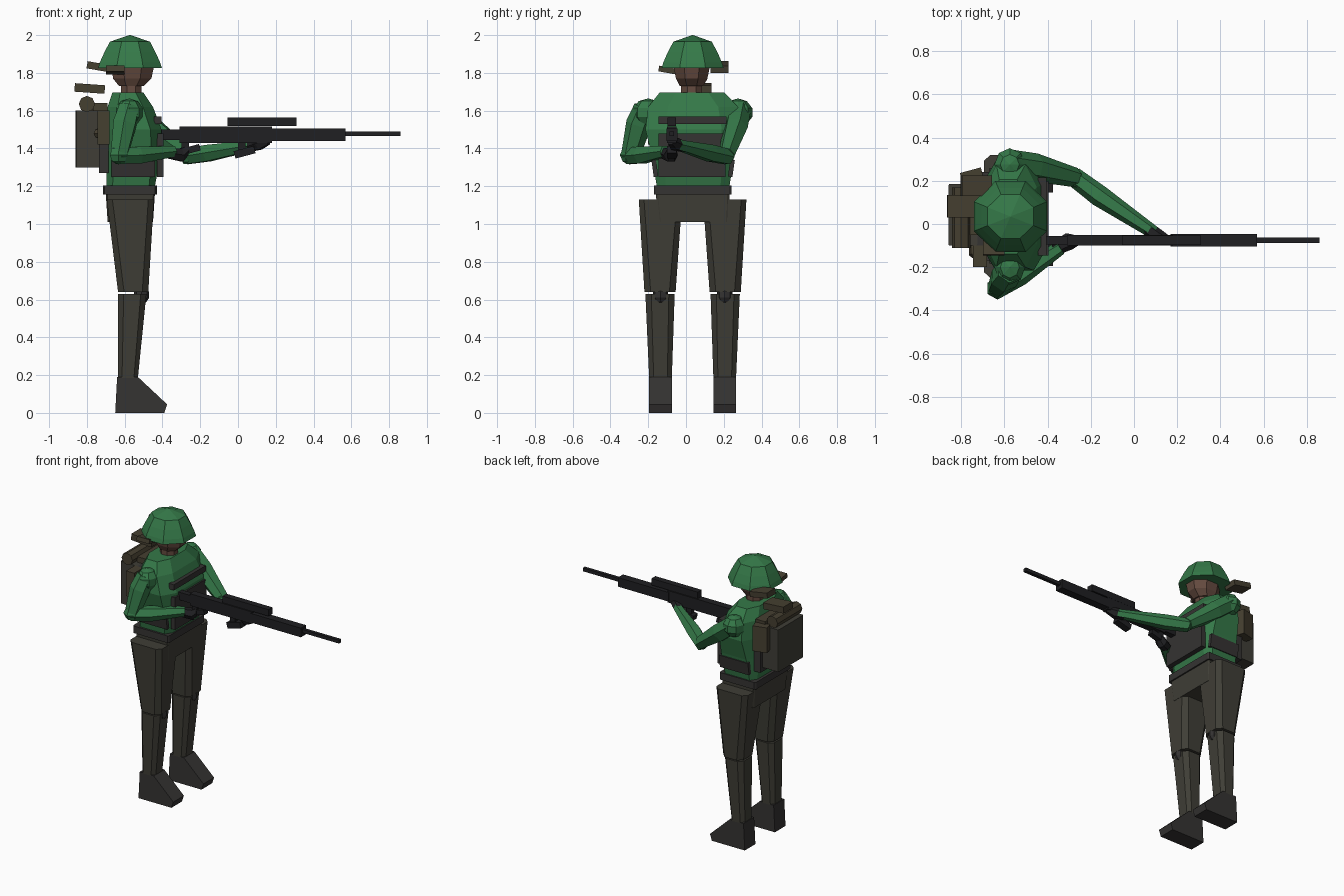
import bpy, bmesh
from math import cos, sin, pi, radians
from mathutils import Vector, Matrix

CY = 0.035   # body mid-plane in y


def mat(name, c):
    m = bpy.data.materials.new(name)
    m.diffuse_color = (*c, 1)
    return m


GREEN = mat("green_cloth", (0.035, 0.19, 0.065))
OLIVE = mat("dark_olive", (0.05, 0.048, 0.037))
DARK = mat("dark_leather", (0.035, 0.033, 0.032))
BLACK = mat("gun_metal", (0.014, 0.014, 0.016))
BROWN = mat("khaki_strap", (0.06, 0.05, 0.03))
SKIN = mat("skin", (0.13, 0.07, 0.05))


def finish(name, bm, m):
    bmesh.ops.recalc_face_normals(bm, faces=bm.faces)
    me = bpy.data.meshes.new(name)
    bm.to_mesh(me)
    bm.free()
    me.materials.append(m)
    ob = bpy.data.objects.new(name, me)
    bpy.context.collection.objects.link(ob)
    return ob


def loft(name, rings, m):
    bm = bmesh.new()
    vs = [[bm.verts.new(p) for p in r] for r in rings]
    n = len(vs[0])
    for a, b in zip(vs, vs[1:]):
        for i in range(n):
            bm.faces.new((a[i], a[(i + 1) % n], b[(i + 1) % n], b[i]))
    bm.faces.new(vs[0])
    bm.faces.new(vs[-1])
    return finish(name, bm, m)


def cham(x0, x1, y0, y1, z, c):
    """Chamfered rectangle ring, c = chamfer as a fraction of the side."""
    dx, dy = (x1 - x0) * c, (y1 - y0) * c
    return [(x0 + dx, y0, z), (x1 - dx, y0, z), (x1, y0 + dy, z), (x1, y1 - dy, z),
            (x1 - dx, y1, z), (x0 + dx, y1, z), (x0, y1 - dy, z), (x0, y0 + dy, z)]


def ngon(cx, cy, z, rx, ry, n=8, off=0.5):
    return [(cx + rx * cos(2 * pi * (i + off) / n), cy + ry * sin(2 * pi * (i + off) / n), z)
            for i in range(n)]


def box(name, x, y, z, m, rot=(0, 0, 0)):
    bm = bmesh.new()
    bmesh.ops.create_cube(bm, size=1)
    bm.transform(Matrix.Diagonal((x[1] - x[0], y[1] - y[0], z[1] - z[0], 1)))
    ob = finish(name, bm, m)
    ob.location = [(a[0] + a[1]) / 2 for a in (x, y, z)]
    ob.rotation_euler = [radians(a) for a in rot]
    return ob


def limb(name, stations, m, n=6):
    """Faceted tube through (point, radius) stations along the end-to-end direction."""
    pts = [Vector(p) for p, r in stations]
    q = (pts[-1] - pts[0]).to_track_quat('Z', 'Y')
    rings = [[p + q @ Vector((r * cos(2 * pi * i / n), r * sin(2 * pi * i / n), 0)) for i in range(n)]
             for p, (_, r) in zip(pts, stations)]
    return loft(name, rings, m)


def ball(name, c, r, m, u=8, v=5):
    bm = bmesh.new()
    bmesh.ops.create_uvsphere(bm, u_segments=u, v_segments=v, radius=1)
    bm.transform(Matrix.Translation(c) @ Matrix.Diagonal((*r, 1)))
    return finish(name, bm, m)


# legs, knees and boots, mirrored about the body mid-plane
for side, s in (("right", -1), ("left", 1)):
    def ys(a, b):
        return sorted((CY + s * a, CY + s * b))
    loft(side + "_thigh", [cham(-0.695, -0.445, *ys(0.055, 0.285), 1.13, 0.12),
                           cham(-0.635, -0.475, *ys(0.09, 0.255), 0.64, 0.2)], OLIVE)
    loft(side + "_shin", [cham(-0.635, -0.485, *ys(0.095, 0.25), 0.63, 0.2),
                          cham(-0.635, -0.53, *ys(0.11, 0.23), 0.185, 0.2)], OLIVE)
    ball(side + "_knee", (-0.51, CY + s * 0.17, 0.625), (0.042, 0.042, 0.048), DARK)
    prof = [(-0.65, 0), (-0.39, 0), (-0.375, 0.045), (-0.53, 0.19), (-0.64, 0.19)]
    loft(side + "_boot", [[(x, y, z) for x, z in prof] for y in ys(0.11, 0.23)], DARK)

# hips and belt
loft("pelvis", [cham(-0.69, -0.45, -0.145, 0.225, 1.01, 0.03),
                cham(-0.70, -0.44, -0.16, 0.23, 1.16, 0.03)], OLIVE)
loft("belt", [cham(-0.715, -0.43, -0.17, 0.24, z, 0.03) for z in (1.155, 1.205)], DARK)

# torso and vest
loft("torso", [cham(-0.695, -0.44, -0.155, 0.23, 1.2, 0.12),
               cham(-0.70, -0.41, -0.18, 0.255, 1.36, 0.16),
               cham(-0.70, -0.405, -0.215, 0.29, 1.5, 0.2),
               cham(-0.69, -0.45, -0.20, 0.275, 1.62, 0.22),
               cham(-0.665, -0.50, -0.14, 0.205, 1.695, 0.25)], GREEN)
box("vest_lower_panel", (-0.43, -0.395), (-0.145, 0.21), (1.25, 1.48), DARK)
box("vest_upper_panel", (-0.445, -0.405), (-0.145, 0.215), (1.53, 1.57), DARK)
for side, y, r in (("right", -0.165, 8), ("left", 0.24, -8)):
    box(side + "_side_pouch", (-0.67, -0.44), (y - 0.012, y + 0.012), (1.25, 1.34), DARK, (r, 0, 0))
box("back_plate", (-0.735, -0.685), (-0.145, 0.21), (1.27, 1.60), DARK)

# backpack with lid, roll and side pouches
loft("backpack", [cham(-0.86, -0.725, -0.10, 0.185, z, 0.03) for z in (1.30, 1.60)], OLIVE)
limb("backpack_roll", [((-0.80, -0.11, 1.635), 0.043), ((-0.80, 0.17, 1.635), 0.043)], BROWN, 8)
box("backpack_lid", (-0.765, -0.69), (-0.05, 0.20), (1.59, 1.64), BROWN)
box("top_flap", (-0.865, -0.705), (0.03, 0.135), (1.695, 1.74), BROWN, (0, 4, 0))
box("left_back_pouch", (-0.80, -0.70), (0.19, 0.25), (1.44, 1.62), BROWN, (0, 0, 15))
box("right_back_pouch", (-0.745, -0.68), (-0.20, -0.10), (1.42, 1.60), BROWN)
ball("canteen", (-0.73, -0.12, 1.48), (0.04, 0.05, 0.03), BROWN, 6, 4)

# head and helmet
loft("neck", [ngon(-0.565, 0.03, z, 0.06, 0.06) for z in (1.68, 1.75)], SKIN)
loft("head", [ngon(-0.565, 0.03, 1.73, 0.07, 0.068), ngon(-0.56, 0.03, 1.77, 0.11, 0.09),
              ngon(-0.555, 0.03, 1.86, 0.125, 0.11)], SKIN)
hx, hy = -0.572, 0.035
loft("helmet", [ngon(hx, hy, 1.825, 0.183, 0.178), ngon(hx, hy, 1.855, 0.173, 0.168),
                ngon(hx, hy, 1.91, 0.146, 0.142),
                ngon(hx, hy, 1.965, 0.115, 0.11), ngon(hx, hy, 2.0, 0.003, 0.003)], GREEN)
box("helmet_strap_left", (-0.80, -0.66), (0.13, 0.225), (1.812, 1.85), BROWN, (0, 10, 0))
box("helmet_strap_right", (-0.70, -0.60), (-0.145, -0.05), (1.80, 1.83), BROWN, (-10, 0, 0))

# right arm, elbow back and hand on the grip
ball("right_shoulder", (-0.575, -0.20, 1.59), (0.075, 0.085, 0.075), GREEN)
limb("right_upper_arm", [((-0.575, -0.215, 1.62), 0.06), ((-0.60, -0.25, 1.53), 0.068),
                         ((-0.63, -0.295, 1.36), 0.05)], GREEN)
ball("right_elbow", (-0.632, -0.298, 1.365), (0.054, 0.052, 0.05), GREEN, 6, 4)
limb("right_forearm", [((-0.64, -0.30, 1.36), 0.048), ((-0.53, -0.235, 1.365), 0.052),
                       ((-0.34, -0.11, 1.385), 0.032)], GREEN)
limb("right_hand", [((-0.37, -0.115, 1.375), 0.033), ((-0.30, -0.08, 1.365), 0.04),
                    ((-0.27, -0.075, 1.39), 0.028)], BLACK)

# left arm, reaching forward under the gun
ball("left_shoulder", (-0.575, 0.275, 1.59), (0.075, 0.08, 0.075), GREEN)
limb("left_upper_arm", [((-0.575, 0.28, 1.60), 0.065), ((-0.46, 0.262, 1.51), 0.066),
                        ((-0.27, 0.215, 1.365), 0.045)], GREEN)
ball("left_elbow", (-0.265, 0.205, 1.36), (0.048, 0.048, 0.045), GREEN, 6, 4)
limb("left_forearm", [((-0.28, 0.22, 1.355), 0.045), ((-0.16, 0.13, 1.375), 0.05),
                      ((0.10, -0.045, 1.42), 0.03)], GREEN)
limb("left_hand", [((0.06, -0.02, 1.41), 0.032), ((0.11, -0.06, 1.425), 0.037),
                   ((0.16, -0.08, 1.44), 0.022)], BLACK)

# gun: (part, x range, half width, z range, tilt)
GY = -0.075
for name, x, w, z, t in (
        ("gun_stock", (-0.41, -0.30), 0.02, (1.445, 1.50), 0),
        ("gun_receiver", (-0.31, 0.18), 0.025, (1.43, 1.515), 0),
        ("gun_handguard", (0.17, 0.57), 0.029, (1.44, 1.505), 0),
        ("gun_barrel", (0.56, 0.86), 0.012, (1.466, 1.49), 0),
        ("gun_scope", (-0.055, 0.31), 0.022, (1.518, 1.565), 0),
        ("gun_grip", (-0.31, -0.20), 0.02, (1.375, 1.41), -15),
        ("gun_foregrip", (-0.02, 0.09), 0.025, (1.36, 1.40), -15),
        ("gun_grip_post", (-0.30, -0.26), 0.015, (1.38, 1.44), 0),
        ("gun_foregrip_post", (0.0, 0.04), 0.015, (1.38, 1.44), 0)):
    box(name, x, (GY - w, GY + w), z, BLACK, (0, t, 0))
